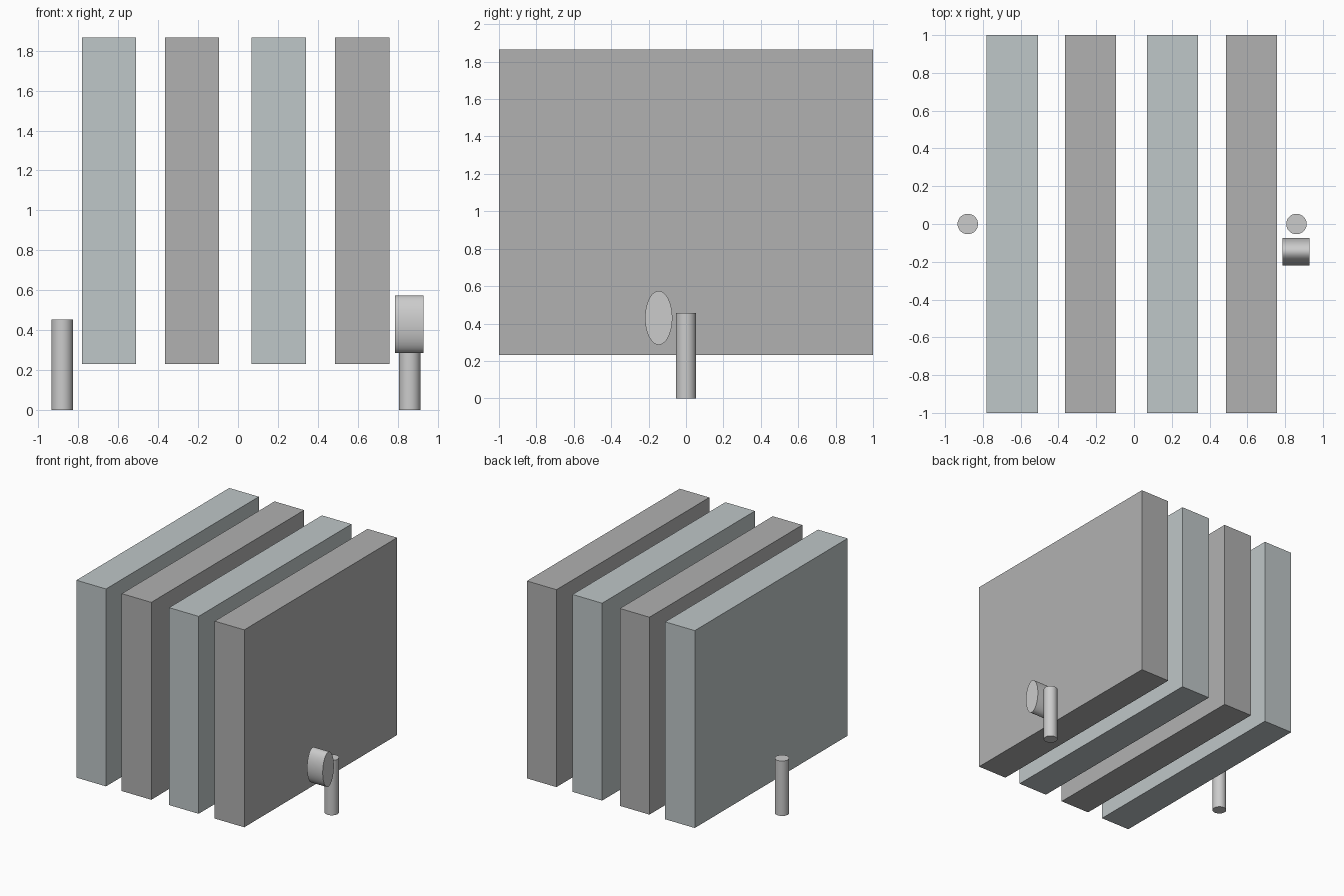
import bpy
import math

if "Cube" in bpy.data.objects:
    bpy.data.objects.remove(bpy.data.objects["Cube"])


def material(name, rgb):
    m = bpy.data.materials.new(name)
    m.diffuse_color = (*rgb, 1)
    m.use_nodes = True
    m.node_tree.nodes["Principled BSDF"].inputs["Base Color"].default_value = m.diffuse_color
    return m


pale = material("pale_blue_grey", (0.52, 0.57, 0.58))
grey = material("mid_grey", (0.44, 0.44, 0.44))
light = material("light_grey", (0.58, 0.60, 0.60))


def slab(name, x, mat):
    bpy.ops.mesh.primitive_cube_add(size=1, location=(x, 0, 1.048))
    ob = bpy.context.object
    ob.name = name
    ob.scale = (0.271, 2.0, 1.635)
    bpy.ops.object.transform_apply(location=False)
    ob.data.materials.append(mat)


def cylinder(name, loc, size, rot=(0, 0, 0)):
    bpy.ops.mesh.primitive_cylinder_add(vertices=48, radius=1, depth=1,
                                        location=loc, rotation=rot)
    ob = bpy.context.object
    ob.name = name
    ob.scale = size
    bpy.ops.object.transform_apply(location=False)
    bpy.ops.object.shade_smooth_by_angle(angle=math.radians(30))
    ob.data.materials.append(light)


# Four upright slabs in alternating tones
for i, x in enumerate((-0.645, -0.23, 0.204, 0.622)):
    slab(f"slab_{i + 1}", x, grey if i % 2 else pale)

# Short post at each end
for side, x in (("left", -0.88), ("right", 0.86)):
    cylinder(f"{side}_post", (x, 0, 0.2275), (0.054, 0.054, 0.455))

# Oval knob lying along x (local x becomes -z)
cylinder("oval_knob", (0.858, -0.146, 0.43), (0.144, 0.073, 0.143),
         (0, math.pi / 2, 0))
